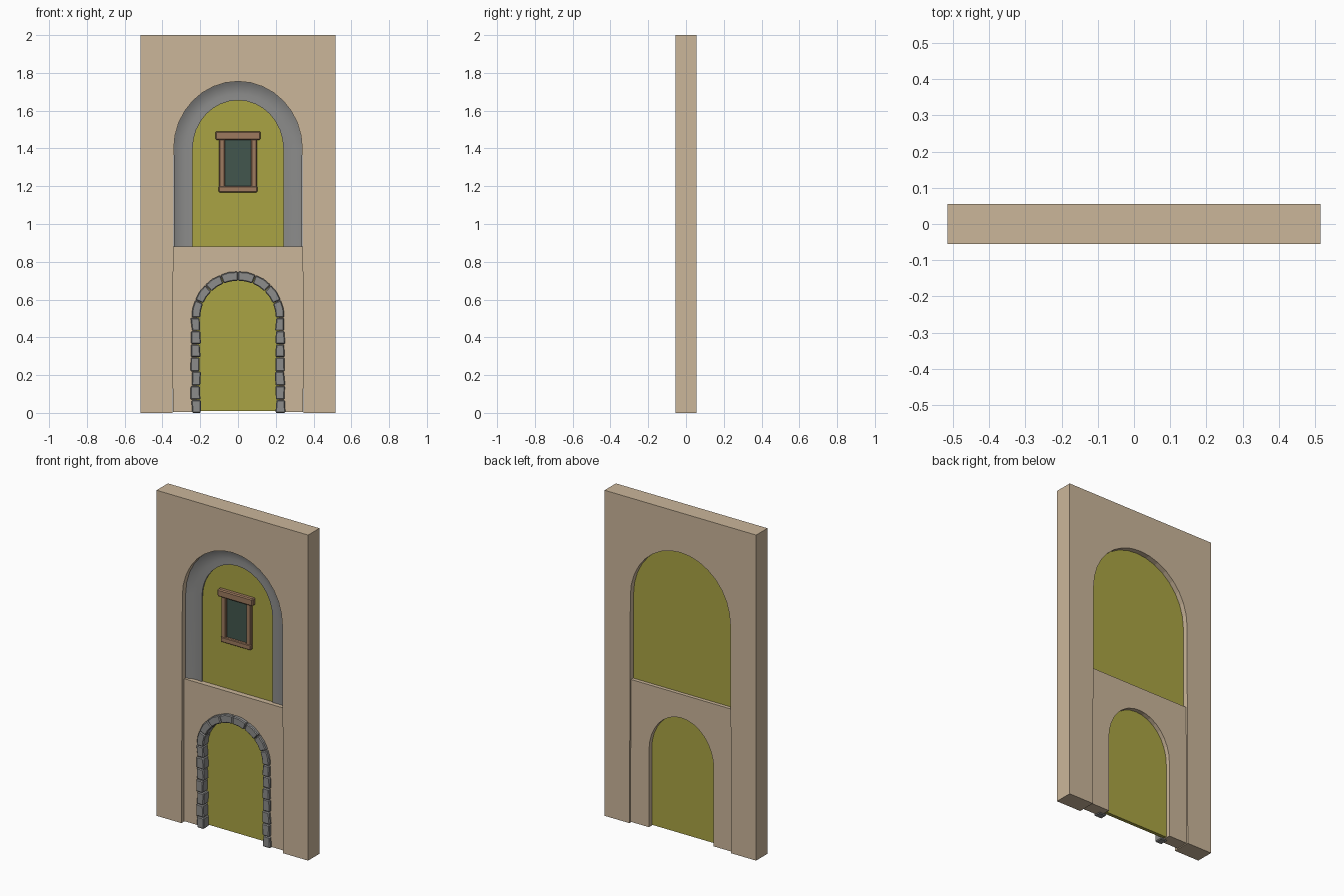
import bpy, bmesh, math, random

if "Cube" in bpy.data.objects:
    bpy.data.objects.remove(bpy.data.objects["Cube"])
random.seed(4)


def material(name, srgb):
    m = bpy.data.materials.new(name)
    lin = [((c / 255 + 0.055) / 1.055) ** 2.4 for c in srgb]
    m.diffuse_color = (*lin, 1)
    m.use_nodes = True
    m.node_tree.nodes["Principled BSDF"].inputs["Base Color"].default_value = m.diffuse_color
    return m


PLASTER = material("tan plaster", (203, 182, 154))
OLIVE = material("olive panel", (170, 164, 68))
STONE = material("grey stone", (140, 140, 139))
WOOD = material("brown wood", (158, 122, 94))
GLASS = material("dark green glass", (66, 86, 77))


def finish(bm, name, mat, bevel=0, smooth=None):
    bmesh.ops.recalc_face_normals(bm, faces=bm.faces)
    me = bpy.data.meshes.new(name)
    bm.to_mesh(me)
    bm.free()
    me.materials.append(mat)
    ob = bpy.data.objects.new(name, me)
    bpy.context.collection.objects.link(ob)
    if bevel:
        mod = ob.modifiers.new("bevel", 'BEVEL')
        mod.width = bevel
        mod.segments = 1
    if smooth:
        bpy.ops.object.select_all(action='DESELECT')
        ob.select_set(True)
        bpy.context.view_layer.objects.active = ob
        bpy.ops.object.shade_smooth_by_angle(angle=math.radians(smooth))
    return ob


def slab(name, outline, y0, y1, mat, bevel=0):
    """Extrude an x-z outline from y0 (front) to y1 (back)."""
    bm = bmesh.new()
    front = [bm.verts.new((x, y0, z)) for x, z in outline]
    back = [bm.verts.new((x, y1, z)) for x, z in outline]
    bm.faces.new(front)
    bm.faces.new(back[::-1])
    n = len(outline)
    for i in range(n):
        j = (i + 1) % n
        bm.faces.new((front[i], back[i], back[j], front[j]))
    return finish(bm, name, mat, bevel)


def box(name, x0, x1, z0, z1, y0, y1, mat, bevel=0):
    return slab(name, [(x0, z0), (x1, z0), (x1, z1), (x0, z1)], y0, y1, mat, bevel)


def arch(hw, bottom, spring, top, n=16, flare=0.0):
    """Arch outline from bottom left, over the top, to bottom right."""
    curve = [(-hw * math.cos(math.pi * i / n),
              spring + (top - spring) * math.sin(math.pi * i / n)) for i in range(n + 1)]
    return [(-hw - flare, bottom)] + curve + [(hw + flare, bottom)]


# Main wall with one tall arched opening
opening = arch(0.34, 0, 1.4, 1.755, flare=0.006)
slab("wall", [(-0.515, 0), (-0.515, 2), (0.515, 2), (0.515, 0)] + opening[::-1],
     -0.055, 0.055, PLASTER)

# Lower infill wall with its doorway arch
door = arch(0.22, 0.005, 0.48, 0.735)
slab("lower_wall", [(-0.345, 0.005), (-0.345, 0.88), (0.345, 0.88), (0.345, 0.005)] + door[::-1],
     -0.033, 0.045, PLASTER)

# Olive panels closing both arches
slab("upper_panel", arch(0.34, 0.88, 1.4, 1.755), 0.0, 0.023, OLIVE)
slab("door_panel", arch(0.22, 0.01, 0.48, 0.735), -0.003, 0.018, OLIVE)

# Coved stone trim swept around the upper arch: (inset, y)
profile = [(0.0, 0.0), (0.0, -0.022), (0.012, -0.016), (0.035, -0.008),
           (0.065, -0.005), (0.09, -0.008), (0.1, -0.008), (0.1, 0.0)]
bm = bmesh.new()
rows = []
for inset, y in profile:
    rows.append([bm.verts.new((x, y, z))
                 for x, z in arch(0.34 - inset, 0.88, 1.4, 1.755 - inset)])
for a, b in zip(rows, rows[1:]):
    for i in range(len(a) - 1):
        bm.faces.new((a[i], a[i + 1], b[i + 1], b[i]))
for end in (0, -1):
    bm.faces.new([r[end] for r in rows])
finish(bm, "arch_trim", STONE, smooth=40)


# Rough blocks around the doorway: legs
levels = [0, 0.07, 0.145, 0.22, 0.295, 0.365, 0.435, 0.505]
for side, label in ((-1, "left"), (1, "right")):
    for i, (z0, z1) in enumerate(zip(levels, levels[1:])):
        j = [random.uniform(-0.005, 0.005) for _ in range(4)]
        pts = [(side * (0.2 + j[0]), z0), (side * (0.247 + j[1]), z0),
               (side * (0.247 + j[2]), z1 - 0.002), (side * (0.2 + j[3]), z1 - 0.002)]
        slab(f"{label}_jamb_stone_{i}", pts, -0.053 + random.uniform(0, 0.006), 0.0, STONE, 0.005)

# Rough blocks around the doorway: arch stones
COUNT = 8
for i in range(COUNT):
    pts = []
    for k, r in ((0.01, 0), (0.01, 1), (0.5, 2), (0.99, 1), (0.99, 0)):
        a = math.pi * (i + k) / COUNT
        hw, rise = ((0.2, 0.195), (0.245, 0.243), (0.246, 0.245))[r]
        pts.append((-hw * math.cos(a), 0.505 + rise * math.sin(a)))
    a = math.pi * (i + 0.5) / COUNT
    pts.append((-0.2 * math.cos(a), 0.505 + 0.195 * math.sin(a)))
    slab(f"arch_stone_{i}", pts, -0.056 + random.uniform(0, 0.005), 0.0, STONE, 0.005)

# Window: glass and timber frame
box("window_glass", -0.075, 0.075, 1.19, 1.45, -0.008, 0.0, GLASS)
for side, label in ((-1, "left"), (1, "right")):
    x0, x1 = sorted((side * 0.07, side * 0.1))
    box(f"window_{label}_post", x0, x1, 1.195, 1.45, -0.022, 0.0, WOOD, 0.004)
box("window_sill", -0.102, 0.102, 1.168, 1.2, -0.025, 0.0, WOOD, 0.004)
box("window_lintel", -0.12, 0.12, 1.445, 1.49, -0.032, 0.0, WOOD, 0.006)
